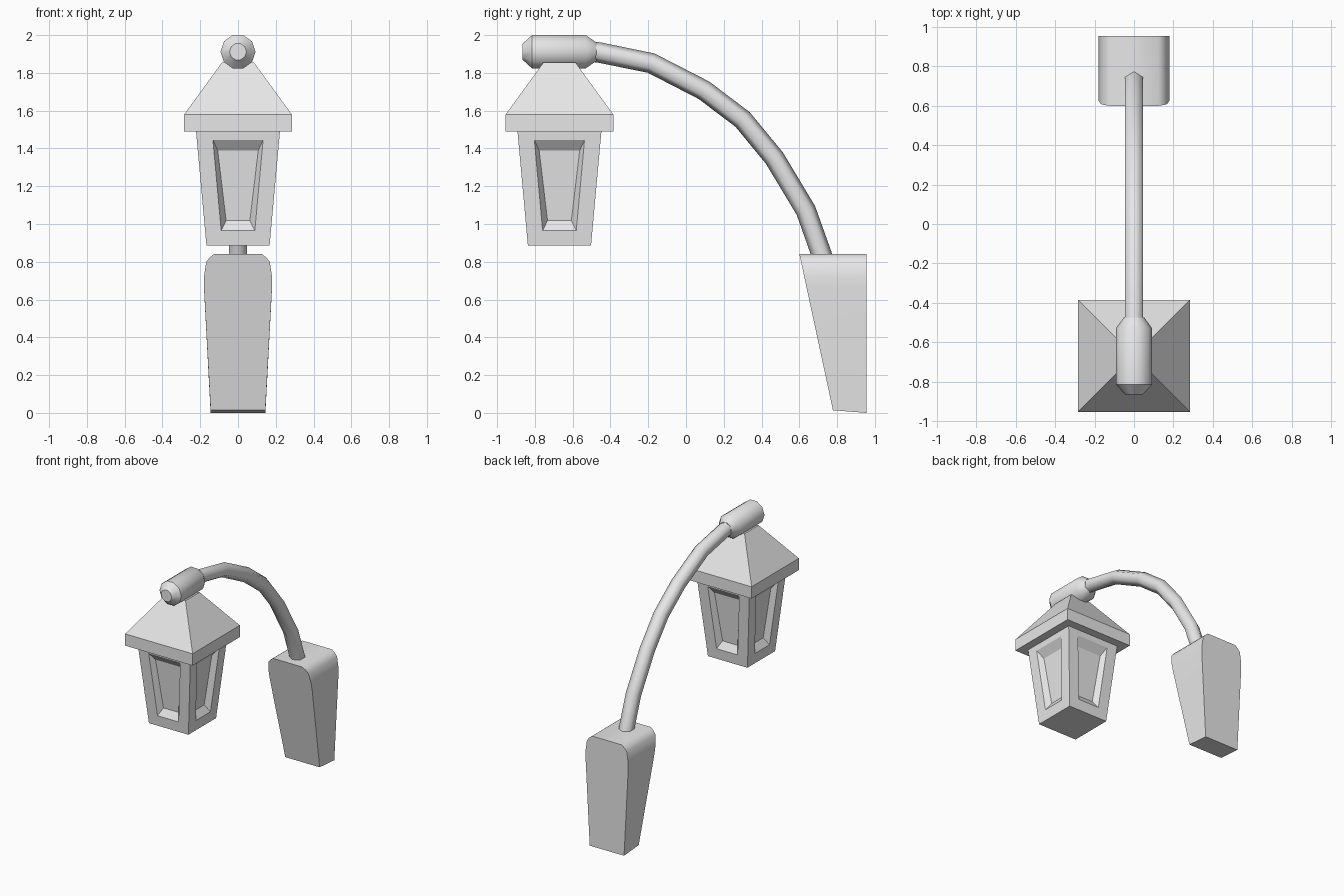
import bpy
import bmesh
from math import sin, cos, radians, tau
from mathutils import Vector, Matrix

if "Cube" in bpy.data.objects:
    bpy.data.objects.remove(bpy.data.objects["Cube"], do_unlink=True)

grey = bpy.data.materials.new("plain_grey")
grey.use_nodes = True
grey.diffuse_color = (0.8, 0.8, 0.8, 1)
grey.node_tree.nodes["Principled BSDF"].inputs["Base Color"].default_value = (0.8, 0.8, 0.8, 1)

LAMP_Y = -0.67


def finish(name, bm, smooth=None):
    bmesh.ops.remove_doubles(bm, verts=bm.verts, dist=0.0001)
    bmesh.ops.recalc_face_normals(bm, faces=bm.faces)
    mesh = bpy.data.meshes.new(name)
    bm.to_mesh(mesh)
    bm.free()
    mesh.materials.append(grey)
    obj = bpy.data.objects.new(name, mesh)
    bpy.context.collection.objects.link(obj)
    if smooth:
        bpy.ops.object.select_all(action='DESELECT')
        obj.select_set(True)
        bpy.context.view_layer.objects.active = obj
        bpy.ops.object.shade_smooth_by_angle(angle=radians(smooth))
    return obj


def loft(bm, loops, cap_start=True, cap_end=True):
    """Bridge a list of equally long point loops with quads."""
    rings = [[bm.verts.new(p) for p in loop] for loop in loops]
    n = len(rings[0])
    for a, b in zip(rings, rings[1:]):
        for i in range(n):
            j = (i + 1) % n
            bm.faces.new((a[i], a[j], b[j], b[i]))
    if cap_start:
        bm.faces.new(rings[0])
    if cap_end:
        bm.faces.new(rings[-1])


def square(half, z):
    return [(sx * half, LAMP_Y + sy * half, z)
            for sx, sy in ((-1, -1), (1, -1), (1, 1), (-1, 1))]


def sweep(name, stations, sides, phase, smooth):
    """Tube through (y, z, radius) stations in the middle plane."""
    pts = [Vector((0, y, z)) for y, z, r in stations]
    loops = []
    for i, (p, (y, z, r)) in enumerate(zip(pts, stations)):
        t = (pts[min(i + 1, len(pts) - 1)] - pts[max(i - 1, 0)]).normalized()
        side = Vector((1, 0, 0))
        up = side.cross(t)
        angles = [radians(phase) + tau * k / sides for k in range(sides)]
        loops.append([p + (side * cos(a) + up * sin(a)) * r for a in angles])
    bm = bmesh.new()
    loft(bm, loops)
    return finish(name, bm, smooth)


# Wall bracket: rounded-shoulder outline with a sloping front
half_outline = [(0.145, 0.0), (0.18, 0.66), (0.18, 0.72), (0.168, 0.80),
                (0.15, 0.822), (0.125, 0.842)]
outline = half_outline + [(-x, z) for x, z in reversed(half_outline)]
front = [(x, 0.778 - 0.178 * z / 0.842, z + 0.014 * (1 - z / 0.842)) for x, z in outline]
back = [(x, 0.955, z) for x, z in outline]
bm = bmesh.new()
loft(bm, [front, back])
finish("wall_bracket", bm, 50)

# Curved arm
arm = [(-0.52, 1.915), (-0.46, 1.908), (-0.185, 1.852), (0.095, 1.708), (0.30, 1.553),
       (0.468, 1.349), (0.635, 1.071), (0.717, 0.841), (0.74, 0.77)]
sweep("curved_arm", [(y, z, 0.054) for y, z in arm], 6, 30, 65)

# Horizontal hub on top of the lantern
hub = [(-0.865, 0.045), (-0.815, 0.0925), (-0.53, 0.0925), (-0.475, 0.052)]
sweep("lantern_hub", [(y, 1.912, r) for y, r in hub], 10, 0, 38)

# Lantern roof with a square rim
bm = bmesh.new()
loft(bm, [square(0.285, 1.49), square(0.285, 1.58), square(0.085, 1.855)])
finish("lantern_roof", bm)

# Lantern body: tapered box with a recessed window on each side
Z0, Z1, H0, H1 = 0.885, 1.49, 0.167, 0.222


def wall_half(z):
    return H0 + (H1 - H0) * (z - Z0) / (Z1 - Z0)


def panel(z_low, w_low, z_high, w_high, depth):
    return [Vector((x, depth - wall_half(z), z)) for x, z in
            ((-w_low, z_low), (w_low, z_low), (w_high, z_high), (-w_high, z_high))]


bm = bmesh.new()
for k in range(4):
    turn = Matrix.Translation((0, LAMP_Y, 0)) @ Matrix.Rotation(k * tau / 4, 4, 'Z')
    loops = [panel(Z0, H0, Z1, H1, 0),
             panel(0.965, 0.089, 1.446, 0.133, 0),
             panel(1.018, 0.063, 1.388, 0.107, 0.04)]
    loft(bm, [[turn @ p for p in loop] for loop in loops], cap_start=False)
for half, z in ((H0, Z0), (H1, Z1)):
    bm.faces.new([bm.verts.new(p) for p in square(half, z)])
finish("lantern_body", bm)
